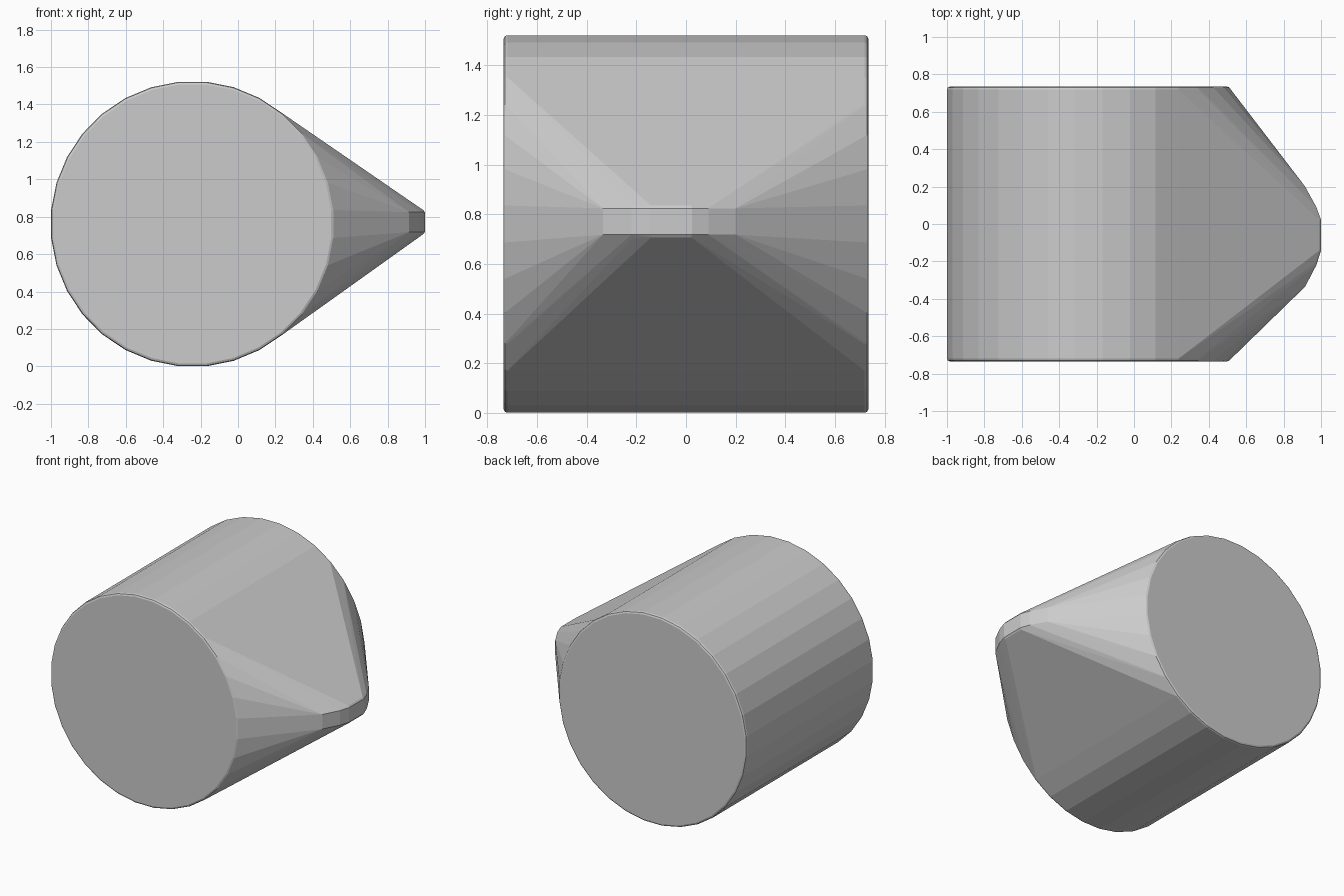
import bpy, bmesh, math

if "Cube" in bpy.data.objects:
    bpy.data.objects.remove(bpy.data.objects["Cube"])

bm = bmesh.new()
SIDES = 32


def ring(y, rx, rz):
    # Ring of points around the y axis of the drum, flat side up
    for i in range(SIDES):
        a = 2 * math.pi * (i + 0.5) / SIDES
        bm.verts.new((-0.243 + rx * math.cos(a), y, 0.761 + rz * math.sin(a)))


# Drum with slightly softened rims
for side in (-1, 1):
    ring(side * 0.719, 0.760, 0.764)
    ring(side * 0.730, 0.756, 0.760)
    ring(side * 0.735, 0.745, 0.749)

# Narrow nose at the right, slightly rounded in plan, with chamfered edges
nose = [(0.915, 0.20), (0.975, 0.09), (0.999, 0.025),
        (0.999, -0.145), (0.975, -0.22), (0.915, -0.335)]
for x, y in nose:
    for s in (-1, 1):
        bm.verts.new((x, y, 0.771 + s * 0.053))
        bm.verts.new((x - 0.008, -0.065 + (y + 0.065) * 0.95, 0.771 + s * 0.064))

# Wrap a tight convex skin around drum and nose
res = bmesh.ops.convex_hull(bm, input=bm.verts[:], use_existing_faces=False)
junk = {g for g in res["geom_interior"] + res["geom_unused"]
        if isinstance(g, bmesh.types.BMVert)}
bmesh.ops.delete(bm, geom=list(junk), context='VERTS')
bmesh.ops.dissolve_limit(bm, angle_limit=math.radians(0.5),
                         verts=bm.verts[:], edges=bm.edges[:])
bmesh.ops.recalc_face_normals(bm, faces=bm.faces[:])

mesh = bpy.data.meshes.new("wedge_drum")
bm.to_mesh(mesh)
bm.free()
obj = bpy.data.objects.new("wedge_drum", mesh)
bpy.context.collection.objects.link(obj)
